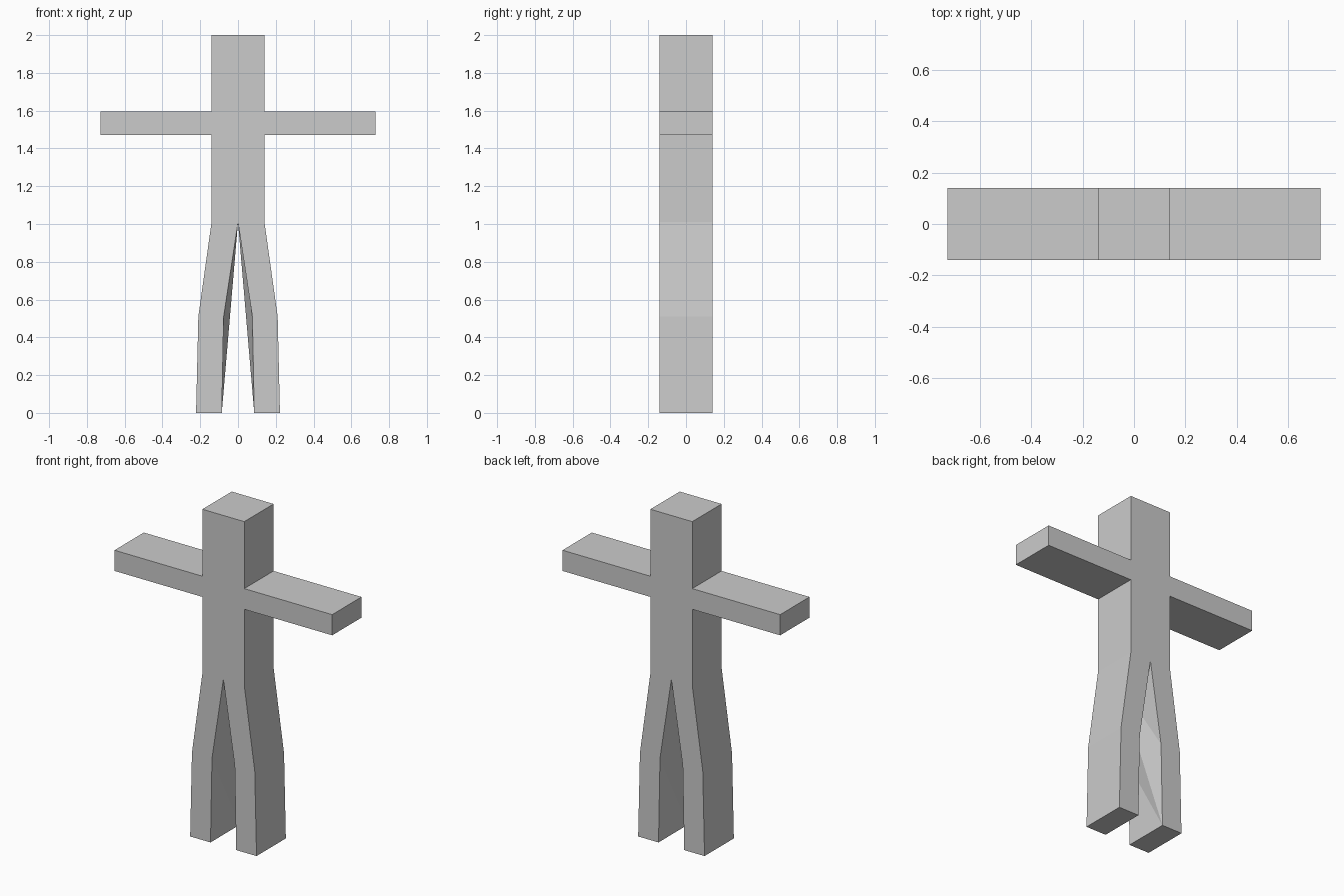
import bpy
import bmesh
from mathutils import Vector

cube = bpy.data.objects.get("Cube")
if cube:
    bpy.data.objects.remove(cube, do_unlink=True)

DEPTH = 0.14            # half thickness
HALF = 0.14             # half torso width
ARM = 0.728             # arm reach
CROTCH, ARM_LOW, ARM_TOP, TOP = 1.01, 1.47, 1.595, 2.0
# leg rows from hip to foot: inner x, outer x, z
LEG = [(0.0, HALF, CROTCH), (0.076, 0.21, 0.51), (0.086, 0.222, 0.0)]

grey = bpy.data.materials.new("plain grey")
grey.use_nodes = True
colour = (0.6, 0.6, 0.6, 1.0)
grey.diffuse_color = colour
grey.node_tree.nodes["Principled BSDF"].inputs["Base Color"].default_value = colour

bm = bmesh.new()


def panel(corners):
    """One front panel in the x-z plane."""
    bm.faces.new([bm.verts.new((x, -DEPTH, z)) for x, z in corners])


def box_panel(x0, x1, z0, z1):
    panel([(x0, z0), (x1, z0), (x1, z1), (x0, z1)])


# front silhouette, one side at a time
for side in (-1, 1):
    for low, high in ((CROTCH, ARM_LOW), (ARM_LOW, ARM_TOP), (ARM_TOP, TOP)):
        box_panel(0, side * HALF, low, high)
    box_panel(side * HALF, side * ARM, ARM_LOW, ARM_TOP)
    for (a, b, z0), (c, d, z1) in zip(LEG, LEG[1:]):
        panel([(side * a, z0), (side * b, z0), (side * d, z1), (side * c, z1)])
bmesh.ops.remove_doubles(bm, verts=bm.verts, dist=0.0005)
bmesh.ops.recalc_face_normals(bm, faces=bm.faces)

# give the silhouette its thickness
result = bmesh.ops.extrude_face_region(bm, geom=bm.faces[:], use_keep_orig=True)
back = [g for g in result["geom"] if isinstance(g, bmesh.types.BMVert)]
bmesh.ops.translate(bm, vec=(0, 2 * DEPTH, 0), verts=back)


def vert_at(x, y, z):
    return min(bm.verts, key=lambda v: (v.co - Vector((x, y, z))).length)


# inner leg faces, folded along a diagonal from hip to foot
for side in (-1, 1):
    near = side * DEPTH
    n = [vert_at(side * a, near, z) for a, _, z in LEG]
    f = [vert_at(side * a, -near, z) for a, _, z in LEG]
    inner = set(n + f)
    old = [face for face in bm.faces if set(face.verts) <= inner]
    bmesh.ops.delete(bm, geom=old, context="FACES_ONLY")
    middle = bm.edges.get((n[1], f[1]))
    if middle:
        bm.edges.remove(middle)
    for tri in ((n[0], n[1], f[2]), (n[1], n[2], f[2]),
                (n[0], f[2], f[1]), (n[0], f[1], f[0])):
        bm.faces.new(tri)

bmesh.ops.recalc_face_normals(bm, faces=bm.faces)
mesh = bpy.data.meshes.new("figure_body")
bm.to_mesh(mesh)
bm.free()
mesh.materials.append(grey)
body = bpy.data.objects.new("figure_body", mesh)
bpy.context.collection.objects.link(body)
